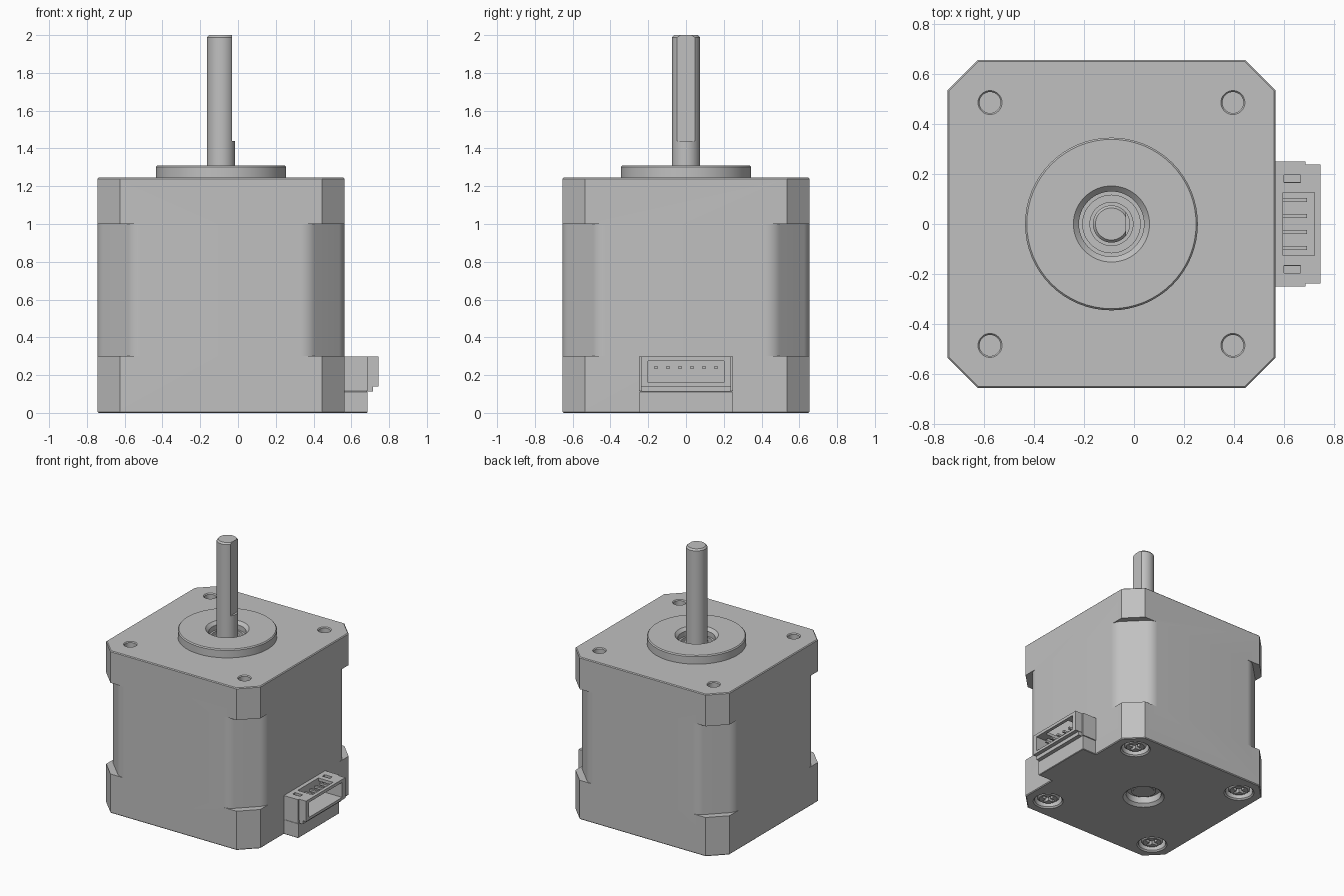
import bpy, bmesh, math
from mathutils import Vector

if "Cube" in bpy.data.objects:
    bpy.data.objects.remove(bpy.data.objects["Cube"], do_unlink=True)

CX = -0.09      # motor axis
HALF = 0.655    # half width of the body
HOLE = 0.485    # screw offset from the axis

grey = bpy.data.materials.new("plain grey")
grey.use_nodes = True
grey.diffuse_color = (0.53, 0.53, 0.53, 1)
grey.node_tree.nodes["Principled BSDF"].inputs["Base Color"].default_value = (0.53, 0.53, 0.53, 1)


def finish(name, bm):
    bmesh.ops.recalc_face_normals(bm, faces=bm.faces)
    mesh = bpy.data.meshes.new(name)
    bm.to_mesh(mesh)
    bm.free()
    mesh.materials.append(grey)
    ob = bpy.data.objects.new(name, mesh)
    bpy.context.collection.objects.link(ob)
    return ob


def prism(name, outline, z0, z1, bevel=0):
    bm = bmesh.new()
    face = bm.faces.new([bm.verts.new((x, y, z0)) for x, y in outline])
    out = bmesh.ops.extrude_face_region(bm, geom=[face])
    top = [v for v in out["geom"] if isinstance(v, bmesh.types.BMVert)]
    bmesh.ops.translate(bm, verts=top, vec=(0, 0, z1 - z0))
    if bevel:
        rims = [e for e in bm.edges if abs(e.verts[0].co.z - e.verts[1].co.z) < 1e-5]
        bmesh.ops.bevel(bm, geom=rims, offset=bevel, segments=1, affect='EDGES')
    return finish(name, bm)


def box(name, x, y, z, bevel=0):
    return prism(name, [(x[0], y[0]), (x[1], y[0]), (x[1], y[1]), (x[0], y[1])], *z, bevel)


def lathe(name, profile, x=CX, y=0, steps=48):
    """Revolve a closed radius/height profile about a vertical axis."""
    bm = bmesh.new()
    verts = [bm.verts.new((r, 0, z)) for r, z in profile]
    edges = [bm.edges.new((a, b)) for a, b in zip(verts, verts[1:] + verts[:1])
             if a.co.x > 0 or b.co.x > 0]
    bmesh.ops.spin(bm, geom=verts + edges, cent=(0, 0, 0), axis=(0, 0, 1),
                   angle=math.tau, steps=steps)
    bmesh.ops.remove_doubles(bm, verts=bm.verts, dist=1e-5)
    bmesh.ops.translate(bm, verts=bm.verts, vec=(x, y, 0))
    return finish(name, bm)


def cut(ob, cutters):
    bpy.context.view_layer.objects.active = ob
    for c in cutters:
        mod = ob.modifiers.new("cut", 'BOOLEAN')
        mod.operation = 'DIFFERENCE'
        mod.solver = 'EXACT'
        mod.object = c
        bpy.ops.object.modifier_apply(modifier=mod.name)
        bpy.data.objects.remove(c, do_unlink=True)


corners = [(sx, sy) for sx in (-1, 1) for sy in (-1, 1)]

# Motor body: square block with chamfered corners
c = HALF - 0.12
octagon = [(HALF, -c), (HALF, c), (c, HALF), (-c, HALF),
           (-HALF, c), (-HALF, -c), (-c, -HALF), (c, -HALF)]
body = prism("motor_body", [(CX + x, y) for x, y in octagon], 0, 1.245, 0.006)

# Deeper, softly rounded corners along the middle of the body
start, radius = 0.422, 0.104
arc = [(HALF - radius + radius * math.cos(math.radians(a)),
        start + radius * math.sin(math.radians(a))) for a in range(0, 46, 5)]
arc += [(y, x) for x, y in reversed(arc)]
relief = [(0.8, start)] + arc + [(start, 0.8), (0.8, 0.8)]
cutters = [prism("cutter", [(CX + sx * x, sy * y) for x, y in relief], 0.3, 1.0)
           for sx, sy in corners]

# Mounting holes above, screw wells below, bearing pockets on the axis
for sx, sy in corners:
    x, y = CX + sx * HOLE, sy * HOLE
    cutters.append(lathe("cutter", [(0, 1.1), (0.042, 1.1), (0.042, 1.238),
                                    (0.048, 1.245), (0.048, 1.3), (0, 1.3)], x, y, 32))
    cutters.append(lathe("cutter", [(0, -0.05), (0.108, -0.05), (0.108, 0),
                                    (0.098, 0.01), (0.098, 0.07), (0, 0.07)], x, y, 32))
cutters.append(lathe("cutter", [(0, 1.18), (0.13, 1.18), (0.13, 1.3), (0, 1.3)]))
cutters.append(lathe("cutter", [(0, -0.05), (0.148, -0.05), (0.148, 0),
                                (0.125, 0.02), (0.125, 0.07), (0, 0.07)]))
cut(body, cutters)

# Raised pilot ring and bearing
lathe("pilot_ring", [(0.13, 1.243), (0.345, 1.243), (0.345, 1.302), (0.338, 1.31),
                     (0.152, 1.31), (0.13, 1.288)], steps=64)
lathe("bearing_outer_ring", [(0.115, 1.175), (0.132, 1.175), (0.132, 1.25), (0.115, 1.25)])
lathe("bearing_inner_ring", [(0.06, 1.175), (0.088, 1.175), (0.088, 1.25), (0.06, 1.25)])
lathe("rear_bearing_ring", [(0.06, 0.05), (0.09, 0.05), (0.09, 0.08), (0.06, 0.08)])

# Shaft with a flat ground on one side
shaft = lathe("shaft", [(0, 0.045), (0.0745, 0.045), (0.0745, 1.988), (0.064, 2.0), (0, 2.0)])
cut(shaft, [box("cutter", (CX + 0.058, 0.2), (-0.2, 0.2), (1.44, 2.1))])

# Cross-slotted screws sunk in the underside
for i, (sx, sy) in enumerate(corners):
    x, y = CX + sx * HOLE, sy * HOLE
    screw = lathe(f"screw_{i + 1}", [(0, 0.018), (0.065, 0.018), (0.08, 0.03),
                                     (0.08, 0.08), (0, 0.08)], x, y, 32)
    cut(screw, [box("cutter", (x - a, x + a), (y - b, y + b), (-0.02, 0.05))
                for a, b in ((0.05, 0.012), (0.012, 0.05))])

# Connector base and step
box("connector_base", (0.54, 0.685), (-0.247, 0.247), (0, 0.115), 0.004)
box("connector_step", (0.54, 0.715), (-0.235, 0.235), (0.112, 0.142))

# Connector shell, open at the front with windows in its roof
shell = box("connector_shell", (0.54, 0.745), (-0.238, 0.238), (0.14, 0.298))
cut(shell, [box("cutter", (0.59, 0.8), (-0.2, 0.2), (0.16, 0.275)),
            box("cutter", (0.595, 0.72), (-0.125, 0.125), (0.25, 0.35)),
            box("cutter", (0.6, 0.665), (0.165, 0.195), (0.25, 0.35)),
            box("cutter", (0.6, 0.665), (-0.195, -0.165), (0.25, 0.35))])
for side, s in (("right", -1), ("left", 1)):
    box(f"connector_{side}_rib", (0.54, 0.685), sorted((s * 0.23, s * 0.25)), (0.115, 0.298))

# Contact pins
for i in range(6):
    y = (i - 2.5) * 0.0635
    box(f"pin_{i + 1}", (0.57, 0.69), (y - 0.008, y + 0.008), (0.232, 0.248))

# Smooth round surfaces, keep hard edges
bpy.ops.object.select_all(action='DESELECT')
for ob in bpy.context.collection.objects:
    if ob.type == 'MESH' and grey.name in ob.data.materials:
        ob.select_set(True)
        bpy.context.view_layer.objects.active = ob
bpy.ops.object.shade_smooth_by_angle(angle=math.radians(30))
